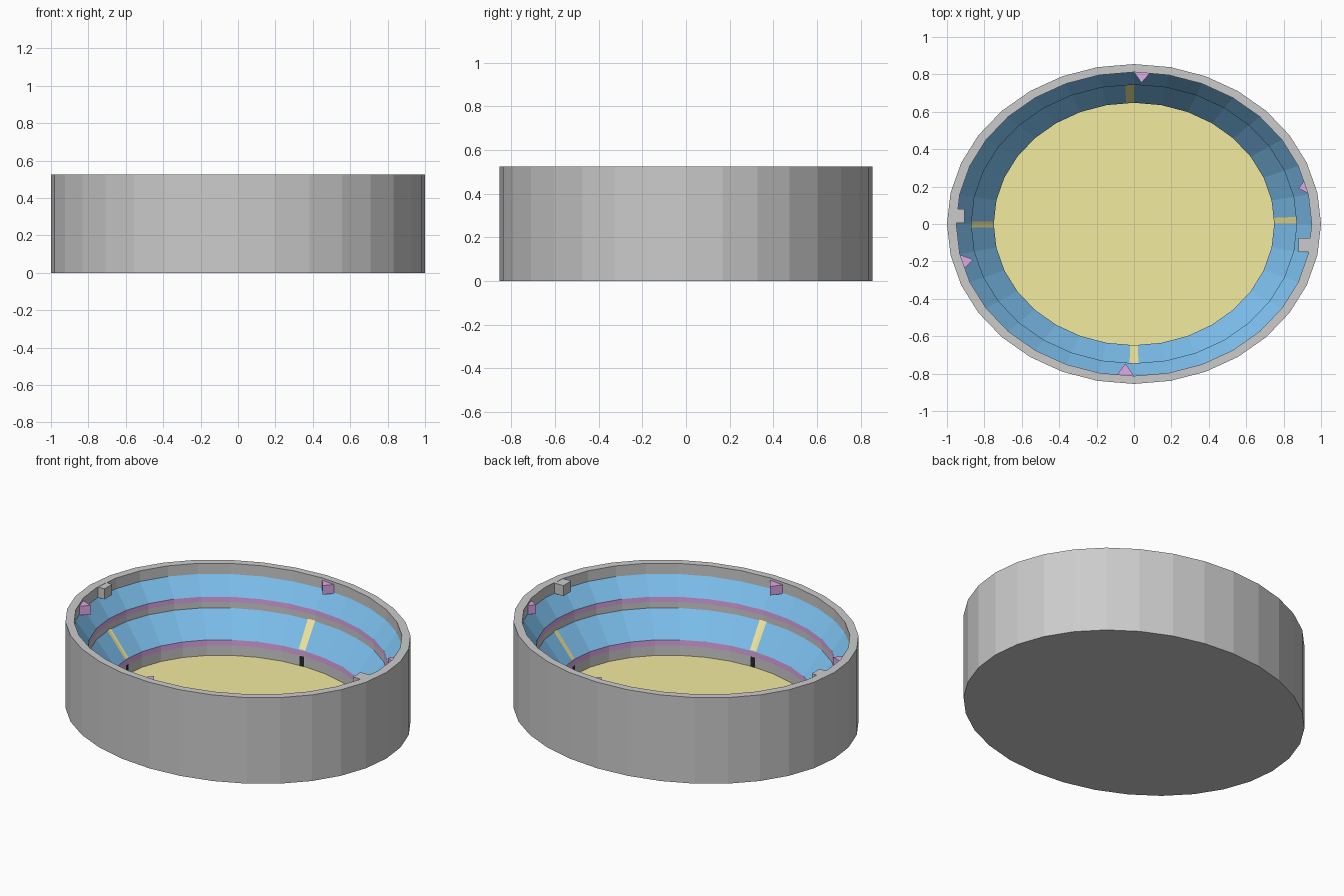
import bpy, bmesh, math

if "Cube" in bpy.data.objects:
    bpy.data.objects.remove(bpy.data.objects["Cube"])

N = 32
def material(name, rgb):
    m = bpy.data.materials.new(name)
    m.diffuse_color = (*rgb, 1)
    m.use_nodes = True
    m.node_tree.nodes["Principled BSDF"].inputs["Base Color"].default_value = m.diffuse_color
    return m

BLUE = material("seat_blue", (0.21, 0.54, 0.88))
YELLOW = material("pitch_yellow", (0.90, 0.83, 0.35))
PURPLE = material("trim_purple", (0.75, 0.40, 0.82))
BLACK = material("opening_black", (0.02, 0.02, 0.02))

def make(name, verts, faces, mat=None, fix=False):
    me = bpy.data.meshes.new(name)
    me.from_pydata(verts, [], faces)
    if fix:
        bm = bmesh.new()
        bm.from_mesh(me)
        bmesh.ops.recalc_face_normals(bm, faces=bm.faces)
        bm.to_mesh(me)
        bm.free()
    if mat:
        me.materials.append(mat)
    ob = bpy.data.objects.new(name, me)
    bpy.context.collection.objects.link(ob)
    return ob

def point(ring, t):
    """Point on the faceted oval; t counts facets from +x."""
    rx, ry, z = ring
    i = math.floor(t)
    f = t - i
    a, b = 2 * math.pi * i / N, 2 * math.pi * (i + 1) / N
    return (rx * (math.cos(a) * (1 - f) + math.cos(b) * f),
            ry * (math.sin(a) * (1 - f) + math.sin(b) * f), z)

def band(name, rings, mat=None, ts=None):
    """Loft rings; a full oval by default, or a patch over the given ts."""
    closed = ts is None
    ts = list(range(N)) if closed else ts
    n = len(ts)
    verts = [point(r, t) for r in rings for t in ts]
    faces = [(k * n + i, k * n + (i + 1) % n, (k + 1) * n + (i + 1) % n, (k + 1) * n + i)
             for k in range(len(rings) - 1) for i in range(n if closed else n - 1)]
    return make(name, verts, faces, mat)

def disc(name, ring, mat=None, down=False):
    order = list(range(N))
    return make(name, [point(ring, t) for t in order], [order[::-1] if down else order], mat)

OUT, IN = (1.0, 0.855), (0.95, 0.812)
MID, LOW = (0.87, 0.745), (0.75, 0.648)
H, Z_UP, Z_UP2, Z_UP3 = 0.525, 0.46, 0.354, 0.323
Z_MID, Z_LOW, Z_LOW2, Z_FIELD = 0.286, 0.140, 0.106, 0.045

# Outer shell with rim, and its underside
band("outer_wall", [(*OUT, 0), (*OUT, H), (*IN, H), (*IN, Z_UP)])
disc("underside", (*OUT, 0), down=True)

# Two seating tiers, each with a coloured fascia over a grey wall
band("upper_tier", [(*IN, Z_UP), (*MID, Z_UP2)], BLUE)
band("upper_fascia", [(*MID, Z_UP2), (*MID, Z_UP3)], PURPLE)
band("upper_wall", [(*MID, Z_UP3), (*MID, Z_MID)])
band("lower_tier", [(*MID, Z_MID), (*LOW, Z_LOW)], BLUE)
band("lower_fascia", [(*LOW, Z_LOW), (*LOW, Z_LOW2)], PURPLE)
band("lower_wall", [(*LOW, Z_LOW2), (*LOW, Z_FIELD)])
disc("field", (*LOW, Z_FIELD), YELLOW)

# Stairways on the lower tier with dark doorways beneath
for side, t, lo, hi in (("right", 0, 0.02, 0.26), ("back", 8, 0.0, 0.28),
                        ("left", 16, -0.10, 0.14), ("front", 24, -0.14, 0.14)):
    mid, w = t + (lo + hi) / 2, 0.1
    span = [t + lo, t, t + hi] if lo < 0 else [t + lo, t + hi]
    band("stair_" + side, [(*MID, Z_MID + 0.004), (*LOW, Z_LOW + 0.004)], YELLOW, span)
    span = [mid - w, t, mid + w] if mid - w < t else [mid - w, mid + w]
    r = (LOW[0] - 0.003, LOW[1] - 0.003)
    band("doorway_" + side, [(*r, Z_LOW2), (*r, Z_FIELD)], BLACK, span)

def prism(name, outline, z0, z1, mat=None):
    n = len(outline)
    verts = [(x, y, z) for z in (z0, z1) for x, y in outline]
    faces = [tuple(range(n)), tuple(range(n, 2 * n))]
    faces += [(i, (i + 1) % n, n + (i + 1) % n, n + i) for i in range(n)]
    return make(name, verts, faces, mat, fix=True)

# Triangular lamps on the inside of the rim
for side, tri in (("back", [(0.0, 0.812), (0.085, 0.806), (0.04, 0.755)]),
                  ("front", [(-0.09, -0.805), (0.0, -0.812), (-0.045, -0.745)]),
                  ("right", [(0.94, 0.16), (0.912, 0.235), (0.88, 0.19)]),
                  ("left", [(-0.94, -0.16), (-0.905, -0.235), (-0.86, -0.19)])):
    prism("lamp_" + side, tri, 0.455, 0.51, PURPLE)

# Display blocks at both ends, flush with the rim
for side, x0, x1, y0, y1 in (("left", -0.96, -0.905, 0.005, 0.08),
                             ("right", 0.88, 0.95, -0.15, -0.075)):
    prism("display_" + side, [(x0, y0), (x1, y0), (x1, y1), (x0, y1)], 0.46, H - 0.001)
